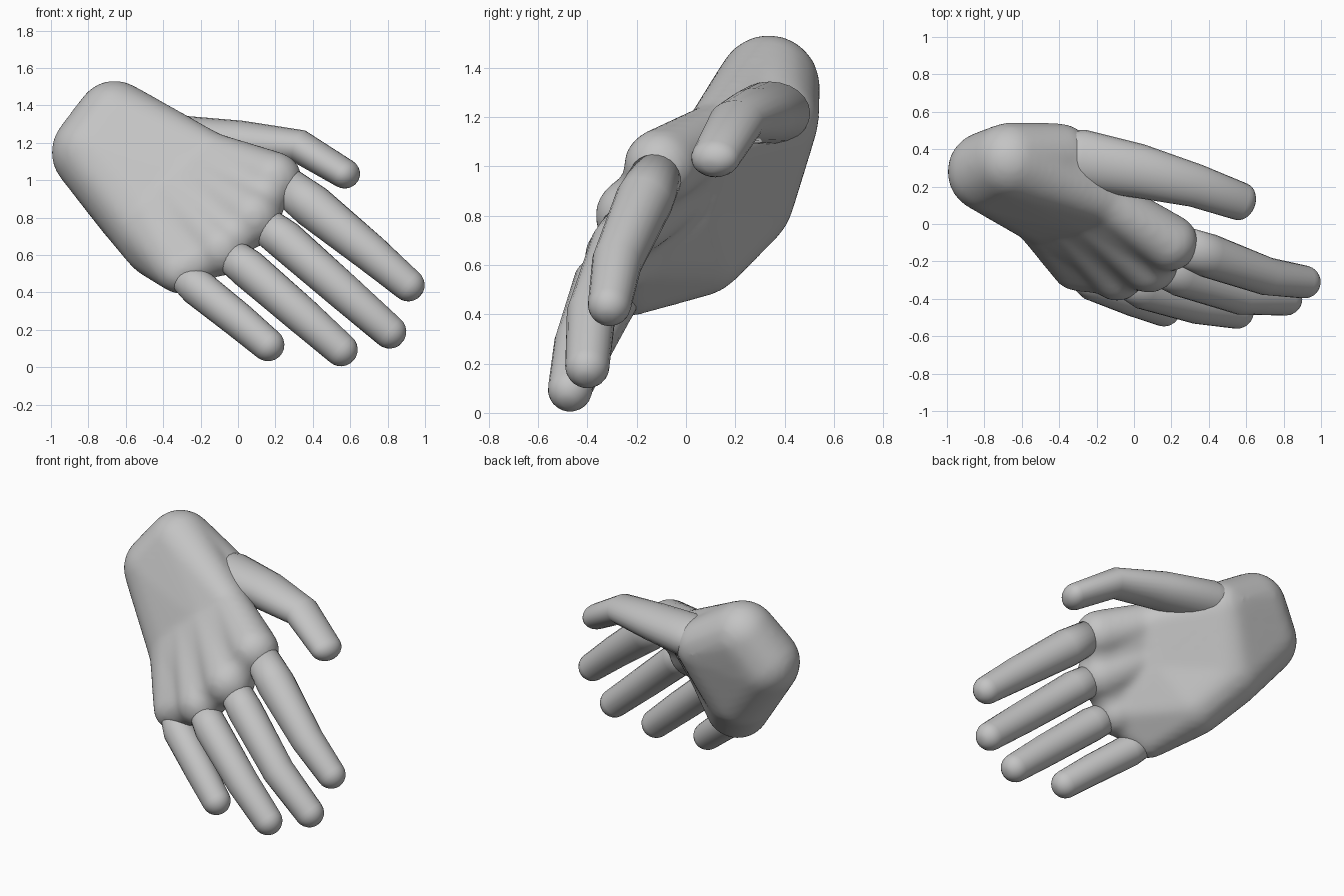
import bpy, bmesh, math
from mathutils import Vector, Matrix

if "Cube" in bpy.data.objects:
    bpy.data.objects.remove(bpy.data.objects["Cube"], do_unlink=True)

skin = bpy.data.materials.new("matte grey")
GREY = (0.55, 0.55, 0.55, 1)
skin.use_nodes = True
skin.diffuse_color = GREY
skin.node_tree.nodes["Principled BSDF"].inputs["Base Color"].default_value = GREY


def add_object(name, bm):
    bmesh.ops.recalc_face_normals(bm, faces=bm.faces)
    for f in bm.faces:
        f.smooth = True
    mesh = bpy.data.meshes.new(name)
    bm.to_mesh(mesh)
    bm.free()
    mesh.materials.append(skin)
    obj = bpy.data.objects.new(name, mesh)
    bpy.context.collection.objects.link(obj)
    return obj


def add_hull(target, balls):
    """Wrap a convex skin around several balls and add it to target."""
    bm = bmesh.new()
    for x, y, z, r in balls:
        bmesh.ops.create_icosphere(bm, subdivisions=3, radius=r,
                                   matrix=Matrix.Translation((x, y, z)))
    points = [v.co.copy() for v in bm.verts]
    bm.free()
    bm = bmesh.new()
    for p in points:
        bm.verts.new(p)
    res = bmesh.ops.convex_hull(bm, input=bm.verts)
    loose = {g for g in res["geom_interior"] + res["geom_unused"]
             if isinstance(g, bmesh.types.BMVert)}
    bmesh.ops.delete(bm, geom=list(loose), context='VERTS')
    tmp = bpy.data.meshes.new("hull")
    bm.to_mesh(tmp)
    bm.free()
    target.from_mesh(tmp)
    bpy.data.meshes.remove(tmp)


def shrink(ball, factor):
    return (*ball[:3], ball[3] * factor)


def digit(name, joints, flat=1.0, sides=24):
    """Bent tapering tube with a domed tip; flat squeezes its thickness."""
    pts = [Vector(j[:3]) for j in joints]
    rad = [j[3] for j in joints]
    dirs = [(pts[min(i + 1, len(pts) - 1)] - pts[max(i - 1, 0)]).normalized()
            for i in range(len(pts))]
    rings = list(zip(pts, dirs, rad))
    for k in range(1, 6):
        a = k * math.pi / 12
        rings.append((pts[-1] + dirs[-1] * rad[-1] * flat * math.sin(a),
                      dirs[-1], rad[-1] * math.cos(a)))
    bm = bmesh.new()
    loops = []
    for c, d, r in rings:
        wide = d.cross(Vector((0, 0, 1))).normalized()
        thin = wide.cross(d) * flat
        loops.append([bm.verts.new(c + r * (wide * math.cos(t) + thin * math.sin(t)))
                      for t in (2 * math.pi * i / sides for i in range(sides))])
    for a, b in zip(loops, loops[1:]):
        for i in range(sides):
            j = (i + 1) % sides
            bm.faces.new((a[i], a[j], b[j], b[i]))
    bm.faces.new(loops[0])
    bm.faces.new(loops[-1])
    return add_object(name, bm)


# Palm landmarks: x, y, z, radius
wrist_upper = (-0.66, 0.335, 1.325, 0.21)
wrist_lower = (-0.78, 0.28, 1.15, 0.22)
heel = (-0.56, 0.22, 0.87, 0.22)
outer_edge = (-0.42, 0.05, 0.67, 0.20)
thumb_root = (-0.40, 0.36, 1.19, 0.18)
thumb_web = (-0.08, 0.12, 1.09, 0.12)
palm_hollow = (-0.20, 0.02, 0.86, 0.15)
# Index to little finger: middle of the hand, then knuckles
mids = [(-0.15, 0.12, 1.13, 0.13), (-0.26, 0.09, 1.02, 0.15),
        (-0.38, 0.07, 0.92, 0.15), (-0.48, 0.05, 0.82, 0.15)]
knuckles = [(0.19, -0.10, 1.00, 0.155), (0.08, -0.21, 0.80, 0.16),
            (-0.09, -0.27, 0.63, 0.145), (-0.31, -0.23, 0.52, 0.13)]

# Palm, back of the hand and wrist blended into one skin
bm = bmesh.new()
add_hull(bm, [wrist_upper, wrist_lower] + mids)
for mid, knuckle in zip(mids, knuckles):
    add_hull(bm, [mid, knuckle])
for i in range(3):
    add_hull(bm, mids[i:i + 2] + [shrink(k, 0.8) for k in knuckles[i:i + 2]])
for group in ((wrist_lower, heel, outer_edge, mids[3]),
              (heel, outer_edge, palm_hollow, knuckles[3], shrink(knuckles[2], 0.8)),
              (wrist_upper, wrist_lower, thumb_root),
              (wrist_lower, heel, thumb_root),
              (thumb_root, heel, palm_hollow),
              (thumb_root, thumb_web, palm_hollow)):
    add_hull(bm, group)
palm = add_object("palm_and_wrist", bm)
remesh = palm.modifiers.new("blend", 'REMESH')
remesh.mode = 'VOXEL'
remesh.voxel_size = 0.02
remesh.use_smooth_shade = True
smooth = palm.modifiers.new("soften", 'SMOOTH')
smooth.factor = 0.5
smooth.iterations = 14

# Fingers and thumb
digit("index_finger", [(0.22, -0.10, 1.00, 0.10), (0.40, -0.17, 0.86, 0.118),
                       (0.71, -0.28, 0.61, 0.102), (0.91, -0.31, 0.44, 0.088)])
digit("middle_finger", [(0.09, -0.21, 0.80, 0.095), (0.25, -0.28, 0.68, 0.108),
                        (0.57, -0.385, 0.40, 0.10), (0.81, -0.40, 0.19, 0.09)])
digit("ring_finger", [(-0.08, -0.28, 0.63, 0.09), (0.05, -0.35, 0.53, 0.106),
                      (0.34, -0.435, 0.28, 0.10), (0.55, -0.47, 0.095, 0.09)])
digit("little_finger", [(-0.32, -0.24, 0.51, 0.08), (-0.22, -0.31, 0.43, 0.10),
                        (0.0, -0.40, 0.255, 0.095), (0.16, -0.46, 0.12, 0.088)])
digit("thumb", [(-0.56, 0.36, 1.22, 0.13), (-0.28, 0.34, 1.215, 0.165),
                (0.02, 0.285, 1.205, 0.145), (0.33, 0.205, 1.18, 0.116),
                (0.57, 0.12, 1.035, 0.102)], flat=0.78)
